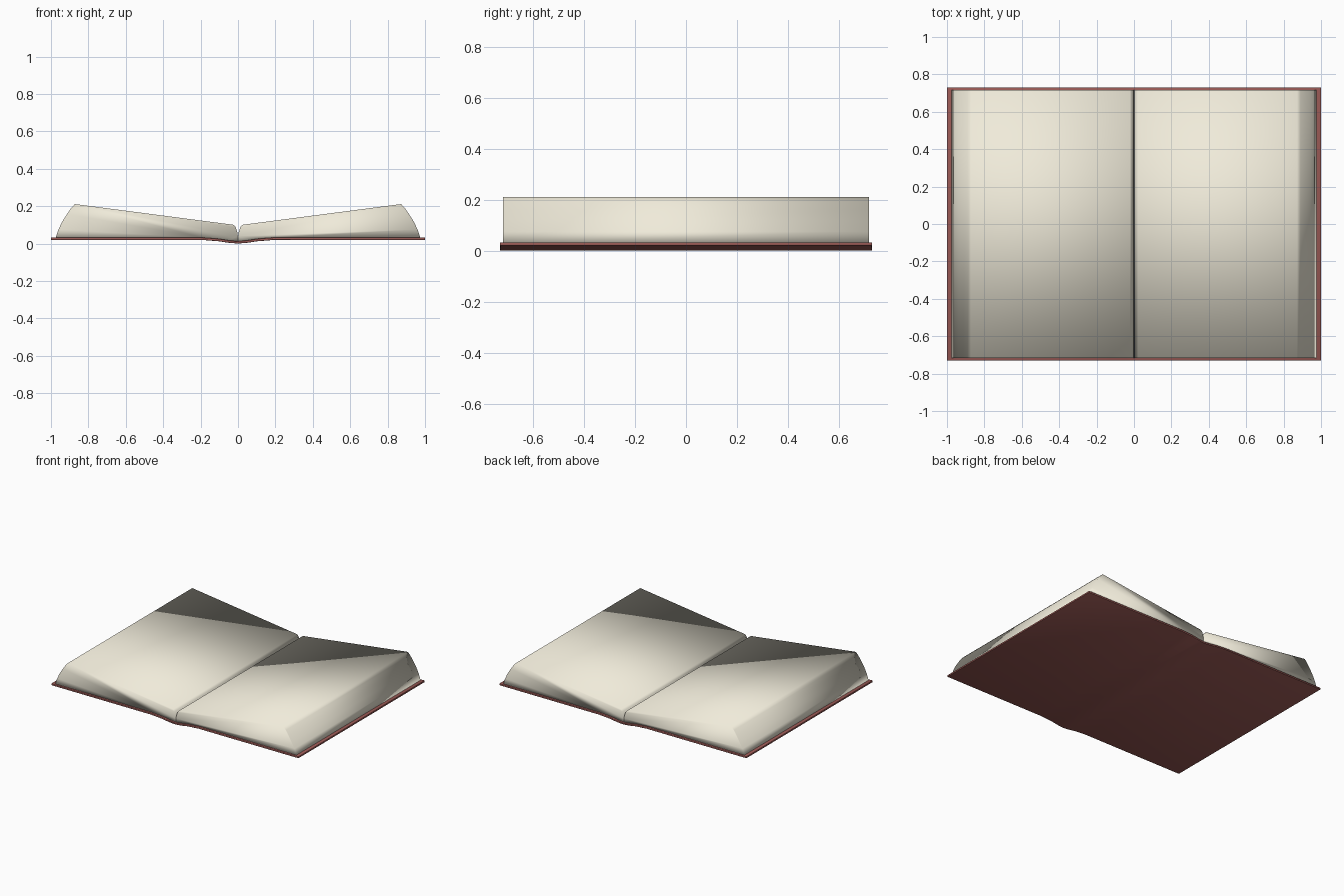
import bpy, bmesh

if "Cube" in bpy.data.objects:
    bpy.data.objects.remove(bpy.data.objects["Cube"])


def material(name, color):
    m = bpy.data.materials.new(name)
    m.diffuse_color = color
    m.use_nodes = True
    m.node_tree.nodes["Principled BSDF"].inputs["Base Color"].default_value = m.diffuse_color
    return m


def extrude_profile(name, points, depth, mat):
    """Extrude a closed x/z outline along y, centred on y = 0."""
    bm = bmesh.new()
    face = bm.faces.new([bm.verts.new((x, -depth / 2, z)) for x, z in points])
    ext = bmesh.ops.extrude_face_region(bm, geom=[face])
    moved = [v for v in ext["geom"] if isinstance(v, bmesh.types.BMVert)]
    bmesh.ops.translate(bm, verts=moved, vec=(0, depth, 0))
    bmesh.ops.recalc_face_normals(bm, faces=bm.faces[:])
    for f in bm.faces:
        f.smooth = True
    me = bpy.data.meshes.new(name)
    bm.to_mesh(me)
    bm.free()
    me.materials.append(mat)
    ob = bpy.data.objects.new(name, me)
    bpy.context.collection.objects.link(ob)
    return ob


paper = material("paper", (0.87, 0.83, 0.70, 1))
leather = material("red_cover", (0.32, 0.10, 0.09, 1))

# Cover: thin board with a shallow dip along the spine
half = [(0, 0.0), (0.05, 0.004), (0.10, 0.012), (0.19, 0.019), (1.0, 0.019)]
lower = [(-x, z) for x, z in half[:0:-1]] + half
upper = [(x, z + 0.013) for x, z in reversed(lower)]
cover = extrude_profile("cover", lower + upper, 1.46, leather)
bev = cover.modifiers.new("soft_edges", "BEVEL")
bev.width = 0.003
bev.segments = 2
bev.limit_method = "ANGLE"
bev.angle_limit = 1.0

# Page blocks: slanted top, curved fore-edge, rounded gutter
page = [(0.001, 0.012), (0.05, 0.016), (0.10, 0.024), (0.19, 0.031), (0.975, 0.031),
        (0.960, 0.075), (0.940, 0.117), (0.914, 0.158), (0.890, 0.192), (0.872, 0.211),
        (0.022, 0.100), (0.012, 0.087), (0.004, 0.062), (0.001, 0.040)]
for side, name in ((1, "right_pages"), (-1, "left_pages")):
    extrude_profile(name, [(side * x, z) for x, z in page], 1.434, paper)
